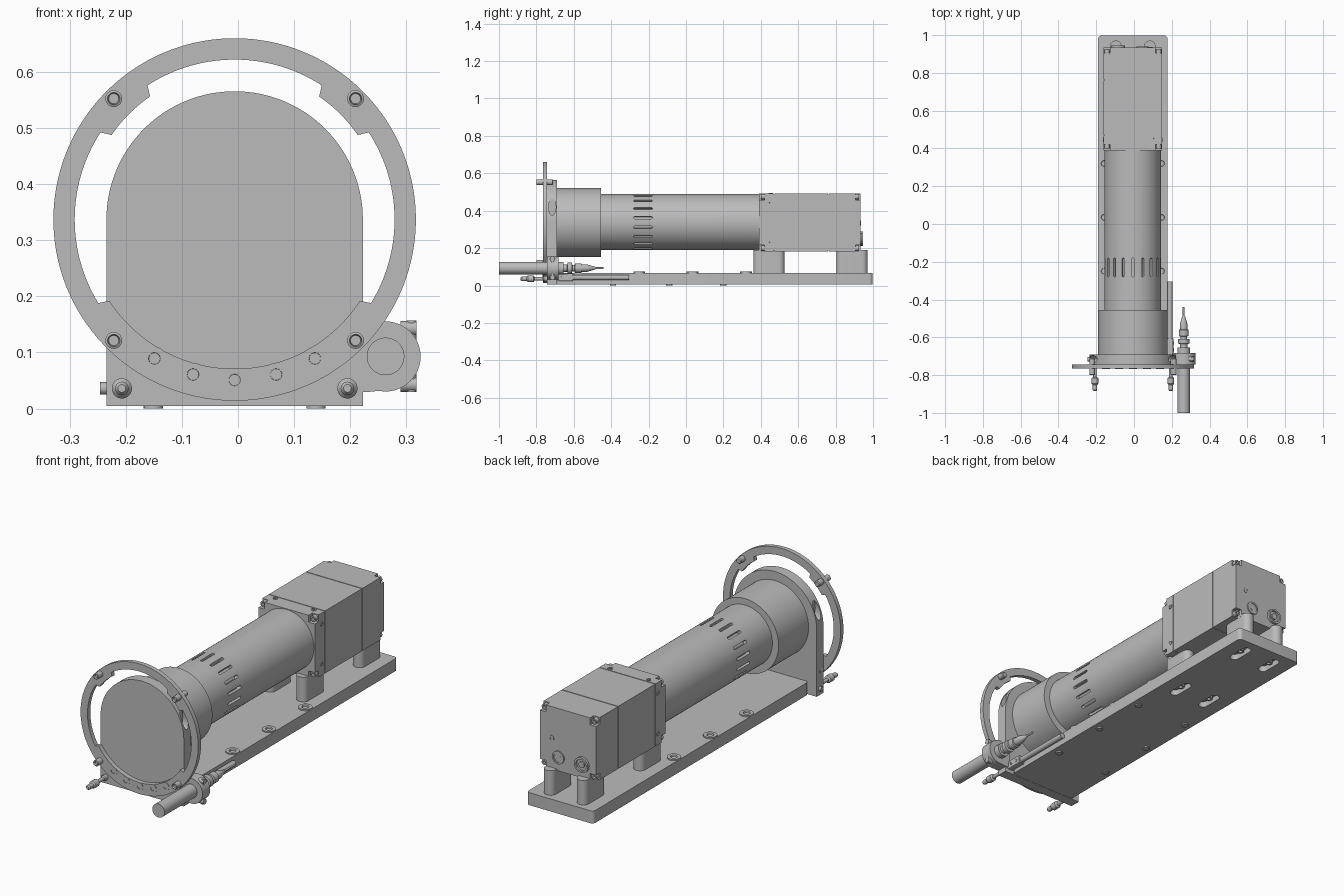
import bpy, bmesh
from math import sin, cos, pi, radians, hypot
from mathutils import Vector

if "Cube" in bpy.data.objects:
    bpy.data.objects.remove(bpy.data.objects["Cube"])

CX, CZ = -0.006, 0.337          # optical axis
SIDES = (-1, 1)
FRONT, BACK = (0, -1, 0), (0, 1, 0)

grey = bpy.data.materials.new("machined grey")
grey.use_nodes = True
grey.diffuse_color = (0.5, 0.5, 0.5, 1)
grey.node_tree.nodes["Principled BSDF"].inputs["Base Color"].default_value = (0.5, 0.5, 0.5, 1)


def finish(name, bm):
    bmesh.ops.recalc_face_normals(bm, faces=bm.faces)
    me = bpy.data.meshes.new(name)
    bm.to_mesh(me)
    bm.free()
    ob = bpy.data.objects.new(name, me)
    bpy.context.collection.objects.link(ob)
    me.materials.append(grey)
    smooth(ob)
    return ob


def activate(ob):
    bpy.ops.object.select_all(action='DESELECT')
    ob.select_set(True)
    bpy.context.view_layer.objects.active = ob


def smooth(ob):
    activate(ob)
    bpy.ops.object.shade_smooth_by_angle(angle=radians(30))


def turned(name, origin, axis, profile, seg=32):
    """Lathe (radius, distance) points along an axis, closed at both ends."""
    bm = bmesh.new()
    q = Vector(axis).to_track_quat('Z', 'Y')
    rings = [[bm.verts.new(Vector(origin) + q @ Vector((r * cos(2 * pi * i / seg), r * sin(2 * pi * i / seg), t)))
              for i in range(seg)] for r, t in profile]
    for a, b in zip(rings, rings[1:]):
        for i in range(seg):
            j = (i + 1) % seg
            bm.faces.new((a[i], a[j], b[j], b[i]))
    bm.faces.new(rings[0])
    bm.faces.new(rings[-1])
    return finish(name, bm)


def rod(name, origin, axis, r, length, seg=32):
    return turned(name, origin, axis, [(r, 0), (r, length)], seg)


def socket_screw(name, origin, axis, r, height):
    """Flat head with a recessed socket."""
    return turned(name, origin, axis, [(r, -0.004), (r, height), (r * 0.5, height),
                                       (r * 0.4, height - 0.01)], 24)


def prism(name, pts, lo, hi, axis='Y'):
    """Extrude an outline: (x, z) along Y, or (x, y) along Z."""
    bm = bmesh.new()
    place = (lambda p, d: (p[0], d, p[1])) if axis == 'Y' else (lambda p, d: (p[0], p[1], d))
    a, b = ([bm.verts.new(place(p, d)) for p in pts] for d in (lo, hi))
    bm.faces.new(a)
    bm.faces.new(b)
    for i in range(len(pts)):
        j = (i + 1) % len(pts)
        bm.faces.new((a[i], a[j], b[j], b[i]))
    return finish(name, bm)


def rounded(cx, cy, w, h, r, n=8):
    """Rounded rectangle outline."""
    pts = []
    for k, (sx, sy) in enumerate(((1, 1), (-1, 1), (-1, -1), (1, -1))):
        for i in range(n + 1):
            a = pi / 2 * (k + i / n)
            pts.append((cx + sx * (w / 2 - r) + r * cos(a), cy + sy * (h / 2 - r) + r * sin(a)))
    return pts[:-1] if r * 2 == w == h else pts


def cut(ob, cutters):
    for c in cutters:
        activate(ob)
        m = ob.modifiers.new("cut", 'BOOLEAN')
        m.operation, m.solver, m.object = 'DIFFERENCE', 'EXACT', c
        bpy.ops.object.modifier_apply(modifier=m.name)
        bpy.data.objects.remove(c)
    smooth(ob)


# Base plate with obround slots underneath
base = prism("base_plate", rounded(CX, 0.153, 0.367, 1.69, 0.018), 0.006, 0.068, 'Z')
cut(base, [prism("slot_cutter", rounded(CX + s * 0.088, y, 0.045, 0.13, 0.022), -0.02, 0.035, 'Z')
           for s in SIDES for y in (0.444, 0.888)])
for s in SIDES:
    for y in (0.444, 0.888):
        socket_screw("slot_screw", (CX + s * 0.088, y, 0.037), (0, 0, -1), 0.018, 0.018)
        prism("camera_post", rounded(CX + s * 0.09, y, 0.06, 0.166, 0.029), 0.066, 0.19, 'Z')
    for y in (-0.25, 0.035, 0.32):
        socket_screw("base_washer", (CX + s * 0.152, y, 0.068), (0, 0, 1), 0.032, 0.006)
    for y in (-0.39, -0.09, 0.2):
        rod("foot_pad", (CX + s * 0.145, y, 0.01), (0, 0, -1), 0.017, 0.01, 24)

# Arched front plate with a hole in each shoulder
W = 0.2285
arch = [(CX + W * cos(pi * i / 64), CZ + W * sin(pi * i / 64)) for i in range(65)]
plate = prism("front_plate", arch + [(CX - W, 0.005), (CX + W, 0.005)], -0.743, -0.69)
holes = []
for s in SIDES:
    h = rod("hole_cutter", (0, 0, 0), (s, 0, 0), 0.019, 0.12, 24)
    h.location, h.scale = (CX + s * 0.19, -0.715, 0.42), (1, 1, 2.4)
    holes.append(h)
bpy.context.view_layer.update()
cut(plate, holes)

# Front ring: wide below and at the two upper tabs
bm = bmesh.new()
N = 240
loops = []
for i in range(N):
    a = 360 * i / N
    wide = 34 < a < 56 or 124 < a < 146 or 212 < a < 328
    c, s = cos(radians(a)), sin(radians(a))
    rin = 0.266 if wide else 0.285
    loops.append([bm.verts.new((CX + r * c, y, CZ + r * s))
                  for r, y in ((0.323, -0.765), (0.323, -0.743), (rin, -0.743), (rin, -0.765))])
for a, b in zip(loops, loops[1:] + loops[:1]):
    for k in range(4):
        bm.faces.new((a[k], b[k], b[(k + 1) % 4], a[(k + 1) % 4]))
finish("front_ring", bm)

for s in SIDES:
    for t in SIDES:
        turned("ring_bolt", (CX + s * 0.2155, -0.71, CZ + t * 0.2155), FRONT,
               [(0.011, 0), (0.015, 0.004), (0.015, 0.088), (0.011, 0.09), (0.009, 0.08)], 24)
for a in range(240, 301, 15):
    socket_screw("ring_screw", (CX + 0.286 * cos(radians(a)), -0.765, CZ + 0.286 * sin(radians(a))),
                 FRONT, 0.021, 0.002)

# Lower adjusting knobs
for x in (-0.207, 0.195):
    turned("front_knob", (x, -0.74, 0.036), FRONT,
           [(0.014, 0), (0.014, 0.02), (0.009, 0.024), (0.009, 0.07), (0.018, 0.075),
            (0.018, 0.105), (0.012, 0.112), (0.012, 0.138), (0.007, 0.145)], 24)
rod("side_pin", (-0.22, -0.716, 0.036), (-1, 0, 0), 0.011, 0.026, 24)

# Tube with a ring of cooling slots
turned("lens_barrel", (CX, -0.742, CZ), BACK, [(0.184, 0), (0.184, 0.287)], 96)
tube = rod("tube", (CX, -0.46, CZ + 0.002), BACK, 0.15, 0.855, 96)
slots = bmesh.new()
for k in range(18):
    a = 2 * pi * (k + 0.5) / 18
    out, side = Vector((cos(a), 0, sin(a))), Vector((-sin(a), 0, cos(a)))
    ends = []
    for r in (0.13, 0.17):
        ends.append([slots.verts.new(Vector((CX, -0.23, CZ)) + out * r + side * u + Vector((0, v, 0)))
                     for u, v in rounded(0, 0, 0.014, 0.1, 0.0069, 4)])
    n = len(ends[0])
    for e in ends:
        slots.faces.new(e)
    for i in range(n):
        j = (i + 1) % n
        slots.faces.new((ends[0][i], ends[0][j], ends[1][j], ends[1][i]))
cut(tube, [finish("tube_slot_cutter", slots)])


# Camera body: notched ends and fine seams between the housings
def notched(inset, n):
    w, h = 0.1545 - inset, 0.155 - inset
    pts = []
    for sx, sz in ((1, 1), (-1, 1), (-1, -1), (1, -1)):
        corner = [(w, h - n), (w - n, h - n), (w - n, h)] if n else [(w, h)]
        if sx != sz:
            corner.reverse()
        pts += [(CX + sx * x, CZ + sz * z) for x, z in corner]
    return pts


for name, y0, y1, inset, n in (("flange_face", 0.39, 0.42, 0, 0.034), ("flange", 0.42, 0.468, 0, 0),
                               ("front_seam", 0.468, 0.472, 0.004, 0), ("camera_body", 0.472, 0.76, 0, 0),
                               ("rear_seam", 0.76, 0.764, 0.004, 0), ("rear_housing", 0.764, 0.905, 0, 0),
                               ("rear_cover", 0.905, 0.934, 0, 0.034)):
    prism(name, notched(inset, n), y0, y1)
for s in SIDES:
    for t in SIDES:
        x, z = CX + s * 0.137, CZ + t * 0.138
        socket_screw("flange_corner_bolt", (x, 0.42, z), FRONT, 0.014, 0.02)
        socket_screw("rear_corner_bolt", (x, 0.905, z), BACK, 0.014, 0.02)
        socket_screw("flange_side_screw", (CX + s * 0.1545, 0.447, CZ + t * 0.1), (s, 0, 0), 0.012, 0.003)
        socket_screw("flange_top_screw", (CX + s * 0.105, 0.452, CZ + t * 0.155), (0, 0, t), 0.012, 0.003)

# Rear sockets
for x, r, d in ((-0.085, 0.038, 0.016), (0.046, 0.032, 0.01)):
    turned("rear_socket", (x, 0.93, 0.25), BACK,
           [(r, 0), (r, d), (r * 0.75, d), (r * 0.75, 0.006), (r * 0.4, 0.006), (r * 0.4, d - 0.003)])
socket_screw("rear_plug", (0.085, 0.934, 0.335), BACK, 0.014, 0.002)

# Side clamp holding a sensor rod
SX, SZ = 0.263, 0.093
prism("clamp_arm", [(0.2, 0.03), (0.235, 0.03), (0.275, 0.034), (0.275, 0.15), (0.24, 0.145), (0.2, 0.095)],
      -0.742, -0.685)
rod("clamp_collar", (SX, -0.743, SZ), BACK, 0.0625, 0.06, 48)
for t in SIDES:
    rod("clamp_lug", (0.29, -0.714, SZ + t * 0.05), (1, 0, 0), 0.013, 0.028, 24)
rod("clamp_screw", (0.309, -0.714, 0.03), (0, 0, 1), 0.009, 0.127, 24)
rod("sensor_rod", (SX, -1.0, SZ), BACK, 0.0335, 0.345, 48)
turned("sensor_plug", (SX, -0.66, SZ), BACK,
       [(0.02, 0), (0.02, 0.025), (0.03, 0.027), (0.03, 0.05), (0.018, 0.052), (0.018, 0.065),
        (0.026, 0.067), (0.026, 0.1), (0.02, 0.102), (0.02, 0.13), (0.007, 0.175), (0.005, 0.177), (0.005, 0.22)], 24)

# Slide rod and its block beside the base
prism("slide_block", rounded(0.192, 0.043, 0.034, 0.038, 0.004), -0.69, -0.605)
for y in (-0.665, -0.63):
    socket_screw("block_screw", (0.209, y, 0.043), (1, 0, 0), 0.009, 0.002)
rod("slide_rod", (0.19, -0.61, 0.043), BACK, 0.014, 0.305, 24)
